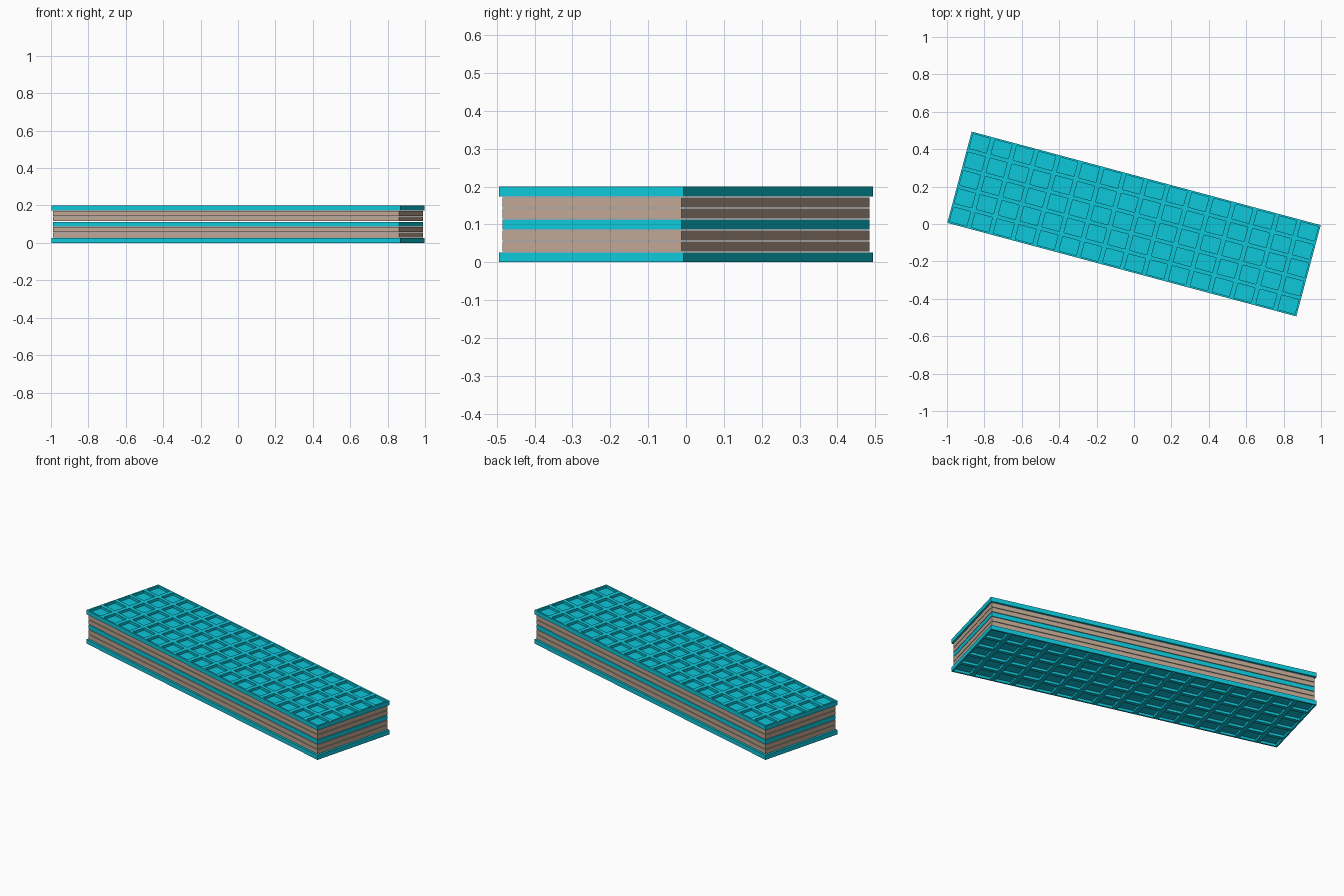
import bpy, bmesh, math
from mathutils import Vector

if "Cube" in bpy.data.objects:
    bpy.data.objects.remove(bpy.data.objects["Cube"])

LENGTH, WIDTH = 1.932, 0.505
THICK, PITCH = 0.026, 0.029
INSET, DEPTH = 0.008, 0.014
ANGLE = math.radians(-15)


def material(name, rgb):
    m = bpy.data.materials.new(name)
    m.diffuse_color = (*rgb, 1)
    m.use_nodes = True
    m.node_tree.nodes["Principled BSDF"].inputs["Base Color"].default_value = m.diffuse_color
    return m


def finish(bm, name, z, mat):
    bmesh.ops.recalc_face_normals(bm, faces=bm.faces)
    me = bpy.data.meshes.new(name)
    bm.to_mesh(me)
    bm.free()
    me.materials.append(mat)
    ob = bpy.data.objects.new(name, me)
    ob.location.z = z
    ob.rotation_euler.z = ANGLE
    bpy.context.collection.objects.link(ob)
    return ob


def breaks(size, count, pocket, rim=0.01):
    # alternating wall / pocket positions along one side
    step = (size - 2 * rim - pocket) / (count - 1)
    out = [-size / 2]
    for i in range(count):
        a = -size / 2 + rim + i * step
        out += [a, a + pocket]
    return out + [size / 2]


def waffle_sheet(name, z, mat, side):
    # side = 1: pockets on top, side = -1: pockets underneath
    bm = bmesh.new()
    xs, ys = breaks(LENGTH, 16, 0.095), breaks(WIDTH, 5, 0.08)
    outer = side * THICK / 2
    v = [[bm.verts.new((x, y, outer)) for y in ys] for x in xs]
    pockets = []
    for i in range(len(xs) - 1):
        for j in range(len(ys) - 1):
            f = bm.faces.new((v[i][j], v[i + 1][j], v[i + 1][j + 1], v[i][j + 1]))
            if i % 2 and j % 2:
                pockets.append(f)
    rim = [e for e in bm.edges if e.is_boundary]
    # side walls and flat inner face
    ext = bmesh.ops.extrude_edge_only(bm, edges=rim)["geom"]
    low = [g for g in ext if isinstance(g, bmesh.types.BMVert)]
    bmesh.ops.translate(bm, verts=low, vec=Vector((0, 0, -side * THICK)))
    bmesh.ops.holes_fill(bm, edges=[e for e in bm.edges if e.is_boundary], sides=0)
    # sunken pockets
    for f in bmesh.ops.extrude_discrete_faces(bm, faces=pockets)["faces"]:
        bmesh.ops.translate(bm, verts=f.verts, vec=Vector((0, 0, -side * DEPTH)))
    return finish(bm, name, z, mat)


def slab(name, z, mat):
    bm = bmesh.new()
    bmesh.ops.create_cube(bm, size=1)
    bmesh.ops.scale(bm, verts=bm.verts,
                    vec=(LENGTH - 2 * INSET, WIDTH - 2 * INSET, THICK))
    return finish(bm, name, z, mat)


cyan = material("cyan_wafer", (0.004, 0.57, 0.70))
tan = material("tan_filling", (0.52, 0.38, 0.29))


def level(i):
    return i * PITCH + THICK / 2


# outer wafer sheets
waffle_sheet("bottom_wafer", level(0), cyan, -1)
waffle_sheet("top_wafer", level(6), cyan, 1)
# inner layers
slab("middle_wafer", level(3), cyan)
for i in (1, 2, 4, 5):
    slab(f"filling_layer_{i}", level(i), tan)
